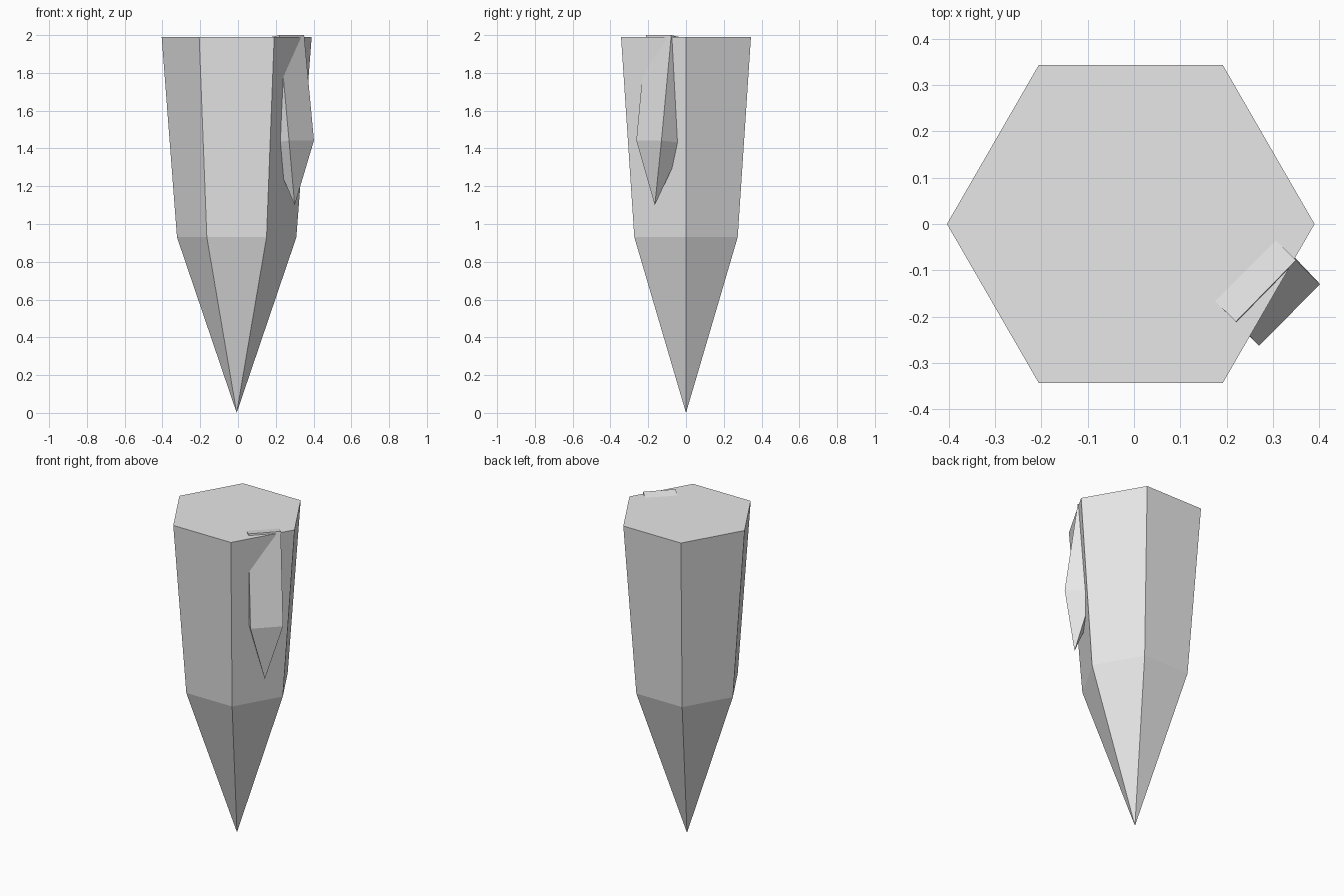
import bpy, bmesh, math

if "Cube" in bpy.data.objects:
    bpy.data.objects.remove(bpy.data.objects["Cube"])

stone = bpy.data.materials.new("grey stone")
stone.diffuse_color = (0.8, 0.8, 0.8, 1)
stone.use_nodes = True
stone.node_tree.nodes["Principled BSDF"].inputs["Base Color"].default_value = stone.diffuse_color


def crystal(name, top, middle, tip):
    """Closed shard: flat cap, prism walls, then a pointed end."""
    bm = bmesh.new()
    a = [bm.verts.new(p) for p in top]
    b = [bm.verts.new(p) for p in middle]
    t = bm.verts.new(tip)
    n = len(a)
    bm.faces.new(a)
    for i in range(n):
        j = (i + 1) % n
        bm.faces.new((a[i], b[i], b[j], a[j]))
        bm.faces.new((b[i], t, b[j]))
    bmesh.ops.recalc_face_normals(bm, faces=bm.faces)
    mesh = bpy.data.meshes.new(name)
    bm.to_mesh(mesh)
    bm.free()
    mesh.materials.append(stone)
    obj = bpy.data.objects.new(name, mesh)
    bpy.context.collection.objects.link(obj)
    return obj


def hexagon(radius, z, cx=-0.007):
    return [(cx + radius * math.cos(i * math.pi / 3),
             radius * math.sin(i * math.pi / 3), z) for i in range(6)]


# Large six-sided shard, pointing down
crystal("main_crystal", hexagon(0.397, 1.99), hexagon(0.316, 0.93), (-0.007, 0, 0))

# Small four-sided shard, leaning out of the front right face
crystal("side_crystal",
        [(0.35, -0.078, 2.0), (0.285, -0.013, 1.985),
         (0.153, -0.145, 1.985), (0.22, -0.211, 2.0)],
        [(0.402, -0.13, 1.442), (0.29, -0.012, 1.428),
         (0.16, -0.144, 1.428), (0.27, -0.263, 1.442)],
        (0.30, -0.165, 1.10))
